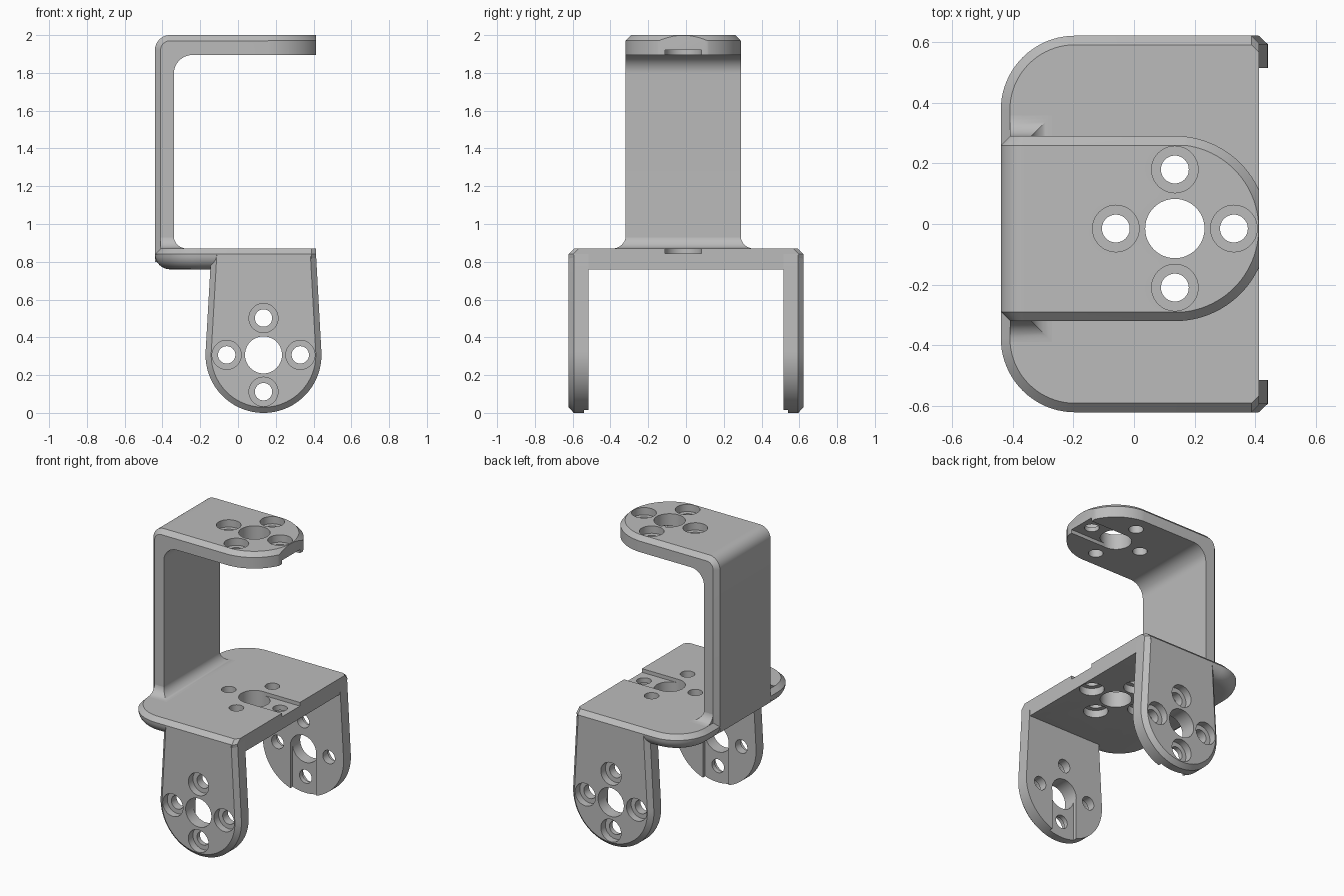
import bpy, bmesh, math
from mathutils import Matrix, Vector

if "Cube" in bpy.data.objects:
    bpy.data.objects.remove(bpy.data.objects["Cube"])

grey = bpy.data.materials.new("light_grey")
grey.diffuse_color = (0.5, 0.5, 0.5, 1)
grey.use_nodes = True
grey.node_tree.nodes["Principled BSDF"].inputs["Base Color"].default_value = grey.diffuse_color
CX, CY, CZ, R, C = 0.135, -0.015, 0.307, 0.307, 0.03   # hole centre, end radius, chamfer


def loft(name, loops, matrix=None):
    """Skin equal-length point loops and cap both ends."""
    bm = bmesh.new()
    rings = [[bm.verts.new(p) for p in loop] for loop in loops]
    n = len(rings[0])
    for a, b in zip(rings, rings[1:]):
        for i in range(n):
            j = (i + 1) % n
            bm.faces.new((a[i], a[j], b[j], b[i]))
    bm.faces.new(rings[0][::-1])
    bm.faces.new(rings[-1])
    if matrix:
        bm.transform(matrix)
    bmesh.ops.recalc_face_normals(bm, faces=bm.faces)
    me = bpy.data.meshes.new(name)
    bm.to_mesh(me)
    bm.free()
    me.materials.append(grey)
    ob = bpy.data.objects.new(name, me)
    bpy.context.collection.objects.link(ob)
    return ob


def arc(cx, cy, r, a0, a1, n):
    return [(cx + r * math.cos(math.radians(a0 + (a1 - a0) * i / n)),
             cy + r * math.sin(math.radians(a0 + (a1 - a0) * i / n))) for i in range(n + 1)]


def boolean(ob, tool, op):
    mod = ob.modifiers.new("cut", 'BOOLEAN')
    mod.operation, mod.solver, mod.object = op, 'EXACT', tool
    deps = bpy.context.evaluated_depsgraph_get()
    me = bpy.data.meshes.new_from_object(ob.evaluated_get(deps))
    ob.modifiers.clear()
    ob.data = me
    bpy.data.objects.remove(tool)


def drill(ob, matrix, t):
    """Bore, four counterbored holes and inner groove; local +z points outward, +x along the groove."""
    def turned(steps, x=0, y=0):
        return loft("cutter", [[(px, py, z) for px, py in arc(x, y, r, 0, 352.5, 47)]
                               for r, z in steps], matrix)
    boolean(ob, turned([(0.098, -0.25), (0.098, 0.1)]), 'DIFFERENCE')
    for x, y in ((0.195, 0), (-0.195, 0), (0, 0.195), (0, -0.195)):
        boolean(ob, turned([(0.046, -0.25), (0.046, -0.05), (0.077, -0.05), (0.077, 0.1)], x, y),
                'DIFFERENCE')
    box = [(0, -0.097), (0.6, -0.097), (0.6, 0.097), (0, 0.097)]
    boolean(ob, loft("cutter", [[(x, y, z) for x, y in box] for z in (-t - 0.1, -t + 0.025)], matrix),
            'DIFFERENCE')


def frame(xa, za, pos):
    x, z = Vector(xa), Vector(za)
    y = z.cross(x)
    return Matrix.Translation(pos) @ Matrix((x, y, z)).transposed().to_4x4()


# upper arm: back wall and top plate as one bent strip, chamfered on its outer edges
def strip(i):
    return ([(-0.44 + i, 0.80)] + arc(-0.36, 1.92, 0.08 - i, 180, 90, 10)
            + [(0.413, 2.0 - i), (0.413, 1.895)] + arc(-0.24, 1.795, 0.1, 90, 180, 12)
            + [(-0.34, 0.80)])

arm = loft("upper_arm", [[(x, y, z) for x, z in strip(i)] for y, i in
                         ((CY - 0.305, C), (CY - 0.275, 0), (CY + 0.275, 0), (CY + 0.305, C))])

# round the free end of the top plate
def rounded(i):
    r = 0.306 - i
    return [(-0.8, CY - r)] + arc(CX, CY, r, -90, 90, 48) + [(-0.8, CY + r)]

boolean(arm, loft("end_shape", [[(x, y, z) for x, y in rounded(i)] for z, i in
                                ((0.6, 0), (1.971, 0), (2.001, C))]), 'INTERSECT')
drill(arm, Matrix.Translation((CX, CY, 2.0)), 0.105)

# middle plate: rounded back corners, rolled lower edge, chamfered upper edge
def plate_outline(i):
    r, h = 0.245 - i, 0.622 - i
    return ([(0.388, -h), (0.413, 0.025 - h), (0.413, h - 0.025), (0.388, h)]
            + arc(-0.195, 0.377, r, 90, 180, 20) + arc(-0.195, -0.377, r, 180, 270, 20))

levels = []
for k in range(9):
    a = math.radians(90 - 90 * k / 8)
    levels.append((0.84 - 0.08 * math.sin(a), 0.08 * (1 - math.cos(a))))
levels.append((0.87, C))
plate = loft("middle_plate", [[(x, y, z) for x, y in plate_outline(i)] for z, i in levels])
drill(plate, frame((1, 0, 0), (0, 0, -1), (CX, CY, 0.76)), 0.11)

# fillet flaring from the wall onto the plate
flare = [(0.85, 0.07)]
for k in range(11):
    a = math.radians(90 - 9 * k)
    flare.append((0.87 + 0.07 * (1 - math.sin(a)), 0.07 * (1 - math.cos(a))))
flare_ob = loft("wall_fillet", [[(-0.41, CY - 0.304 - e, z), (-0.341 + e, CY - 0.304 - e, z),
                                 (-0.341 + e, CY + 0.304 + e, z), (-0.41, CY + 0.304 + e, z)]
                                for z, e in flare])

# side legs: tapered, round-ended, chamfered on the outside
def leg_outline(i):
    return [(-0.142 + i, 0.84)] + arc(CX, CZ, R - i, 177, 363, 56) + [(0.413 - i, 0.84)]

parts = [arm, plate, flare_ob]
for name, s in (("front_leg", -1), ("back_leg", 1)):
    leg = loft(name, [[(x, s * y, z) for x, z in leg_outline(i)]
                      for y, i in ((0.515, 0), (0.594, 0), (0.622, C))])
    drill(leg, frame((0, 0, -1), (0, s, 0), (CX, s * 0.622, CZ)), 0.107)
    parts.append(leg)

# smooth curved faces, keep creases
for ob in parts:
    bpy.ops.object.select_all(action='DESELECT')
    ob.select_set(True)
    bpy.context.view_layer.objects.active = ob
    bpy.ops.object.shade_smooth_by_angle(angle=math.radians(25))
